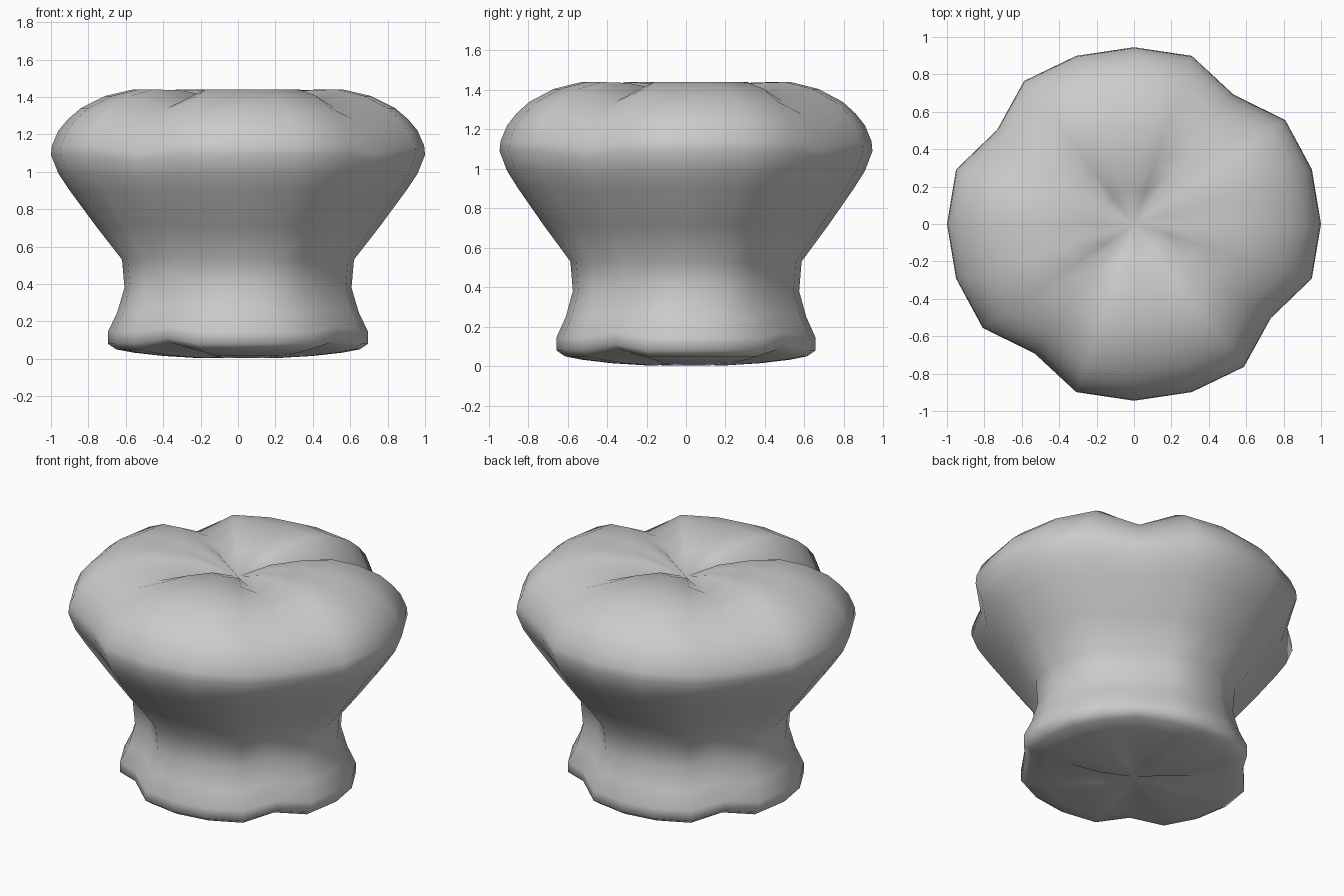
import bpy, bmesh, math

if "Cube" in bpy.data.objects:
    bpy.data.objects.remove(bpy.data.objects["Cube"])

SIDES = 20          # meridians, every fifth one is a groove
Y_SCALE = 0.945
MID_Z = 0.72

# Lobe profile (radius, height), bottom to top
PROFILE = [(0.2, 0.003), (0.4, 0.015), (0.56, 0.033), (0.65, 0.05), (0.695, 0.08),
           (0.695, 0.145), (0.645, 0.25), (0.607, 0.38), (0.62, 0.53),
           (0.76, 0.71), (0.90, 0.9), (0.96, 0.99), (1.0, 1.09), (0.995, 1.14),
           (0.96, 1.22), (0.91, 1.28), (0.84, 1.34), (0.71, 1.405),
           (0.56, 1.44), (0.38, 1.435), (0.19, 1.405)]


def groove(r, z):
    """Pull a profile point in towards the middle of the body."""
    k = 0.905 if z > 0.2 else 0.93
    kz = 0.905 if z > MID_Z else 0.95
    return r * k, MID_Z + (z - MID_Z) * kz


bm = bmesh.new()
rings = []
for r, z in PROFILE:
    ring = []
    for i in range(SIDES):
        a = 2 * math.pi * i / SIDES
        rr, zz = groove(r, z) if i % 5 == 3 else (r, z)
        ring.append(bm.verts.new((rr * math.cos(a), rr * math.sin(a) * Y_SCALE, zz)))
    rings.append(ring)

# Side walls
for low, high in zip(rings, rings[1:]):
    for i in range(SIDES):
        j = (i + 1) % SIDES
        bm.faces.new((low[i], low[j], high[j], high[i]))

# Dimpled bottom and top
bottom = bm.verts.new((0, 0, 0.02))
top = bm.verts.new((0, 0, 1.33))
for i in range(SIDES):
    j = (i + 1) % SIDES
    bm.faces.new((rings[0][j], rings[0][i], bottom))
    bm.faces.new((rings[-1][i], rings[-1][j], top))

for f in bm.faces:
    f.smooth = True
bmesh.ops.recalc_face_normals(bm, faces=bm.faces)
mesh = bpy.data.meshes.new("lobed_knob")
bm.to_mesh(mesh)
bm.free()
knob = bpy.data.objects.new("lobed_knob", mesh)
bpy.context.collection.objects.link(knob)
